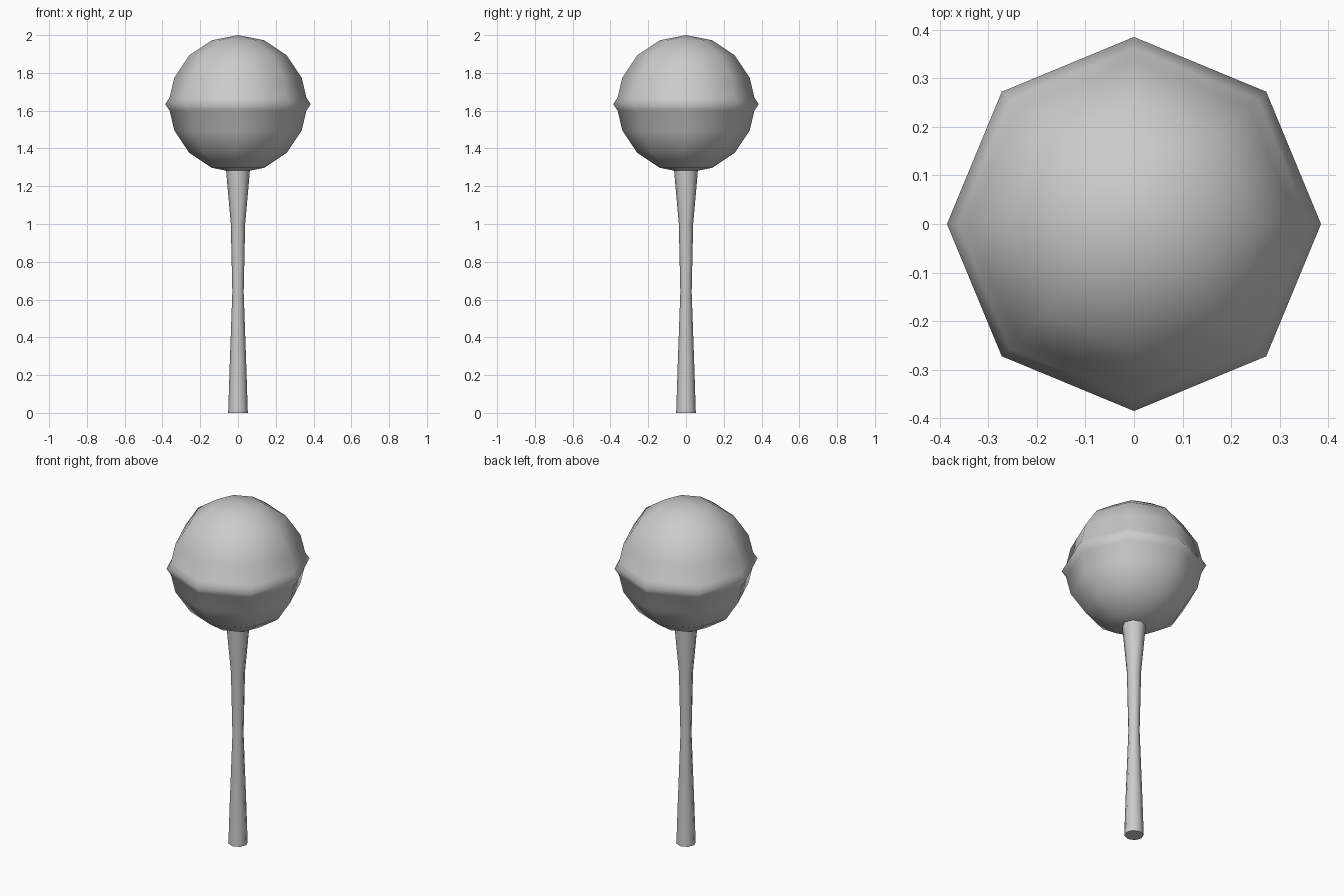
import bpy, bmesh, math

if "Cube" in bpy.data.objects:
    bpy.data.objects.remove(bpy.data.objects["Cube"])

SIDES = 8


def lathe(name, profile, cap_bottom=False):
    """Revolve (radius, z) points around z; zero radius makes a pole."""
    bm = bmesh.new()
    rings = []
    for r, z in profile:
        if r == 0:
            rings.append([bm.verts.new((0, 0, z))] * SIDES)
        else:
            rings.append([bm.verts.new((r * math.cos(i * math.tau / SIDES),
                                        r * math.sin(i * math.tau / SIDES), z))
                          for i in range(SIDES)])
    for low, high in zip(rings, rings[1:]):
        for i in range(SIDES):
            j = (i + 1) % SIDES
            corners = list(dict.fromkeys((low[i], low[j], high[j], high[i])))
            bm.faces.new(corners)
    for f in bm.faces:
        f.smooth = True
    if cap_bottom:
        cap = bm.faces.new(rings[0][::-1])
        cap.smooth = False
        for e in cap.edges:
            e.smooth = False
    bmesh.ops.recalc_face_normals(bm, faces=bm.faces)
    mesh = bpy.data.meshes.new(name)
    bm.to_mesh(mesh)
    bm.free()
    obj = bpy.data.objects.new(name, mesh)
    bpy.context.collection.objects.link(obj)
    return obj


# Candy ball: faceted sphere with a raised ridge around its equator
R, CZ = 0.365, 1.635
half = [(R * math.sin(math.radians(a)), R * math.cos(math.radians(a)))
        for a in (22.5, 45, 67.5)] + [(0.362, 0.035)]
ball = [(0, CZ - R)]
ball += [(r, CZ - h) for r, h in half]
ball += [(0.385, CZ)]
ball += [(r, CZ + h) for r, h in reversed(half)]
ball += [(0, CZ + R)]
lathe("candy_ball", ball)

# Stick: narrow waist, flared towards both ends
stick = [(0.052, 0), (0.044, 0.25), (0.03, 0.64), (0.038, 1.0),
         (0.062, 1.27), (0.063, 1.29)]
lathe("stick", stick, cap_bottom=True)
